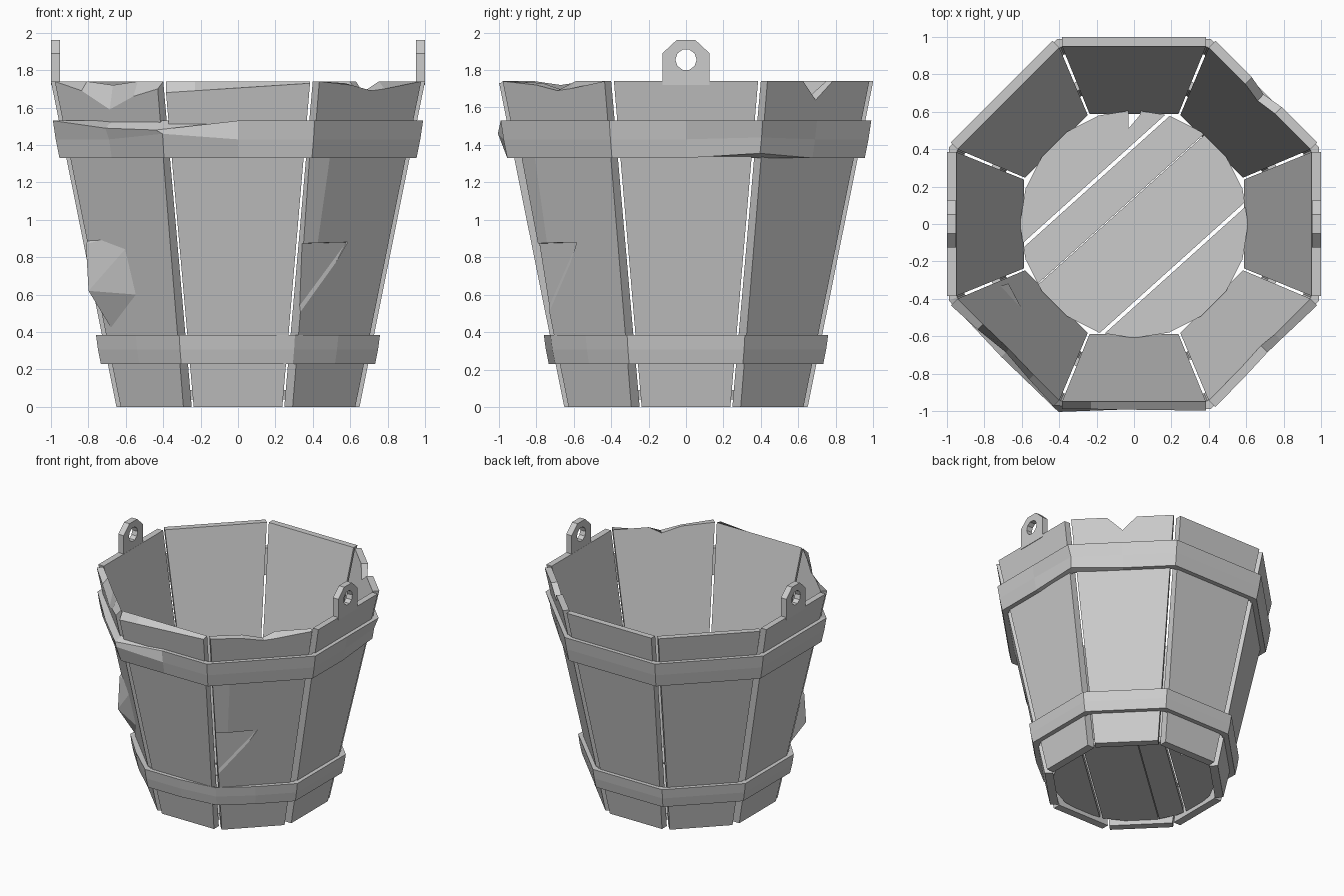
import bpy, bmesh, math
from mathutils import Vector

if "Cube" in bpy.data.objects:
    bpy.data.objects.remove(bpy.data.objects["Cube"], do_unlink=True)

wood = bpy.data.materials.new("plain_grey")
wood.use_nodes = True
GREY = (0.6, 0.6, 0.6, 1)
wood.diffuse_color = GREY
wood.node_tree.nodes["Principled BSDF"].inputs["Base Color"].default_value = GREY

RIM = 1.74
TAN = math.tan(math.pi / 8)


def outer(z):
    return 0.65 + 0.35 * z / RIM


def inner(z):
    return 0.587 + 0.363 * z / RIM


def place(angle, side, radius, z):
    """Point on a stave: sideways along it, outward from the axis, up."""
    c, s = math.cos(angle), math.sin(angle)
    return Vector((radius * c - side * s, radius * s + side * c, z))


def finish(bm, name):
    bmesh.ops.recalc_face_normals(bm, faces=bm.faces)
    mesh = bpy.data.meshes.new(name)
    bm.to_mesh(mesh)
    bm.free()
    mesh.materials.append(wood)
    obj = bpy.data.objects.new(name, mesh)
    bpy.context.collection.objects.link(obj)
    return obj


def loft(name, rings, closed):
    """Join equal rings of points; cap the ends unless closed in a loop."""
    bm = bmesh.new()
    rows = [[bm.verts.new(p) for p in ring] for ring in rings]
    pairs = list(zip(rows, rows[1:])) + ([(rows[-1], rows[0])] if closed else [])
    for a, b in pairs:
        for i in range(len(a)):
            j = (i + 1) % len(a)
            bm.faces.new((a[i], a[j], b[j], b[i]))
    if not closed:
        bm.faces.new(rows[0])
        bm.faces.new(rows[-1])
    return finish(bm, name)


def hull(name, points):
    bm = bmesh.new()
    for p in points:
        bm.verts.new(p)
    result = bmesh.ops.convex_hull(bm, input=bm.verts)
    loose = [v for v in result["geom_interior"] if isinstance(v, bmesh.types.BMVert)]
    bmesh.ops.delete(bm, geom=loose, context="VERTS")
    return finish(bm, name)


def cut(target, cutter):
    cutter.hide_render = True
    mod = target.modifiers.new("cut", "BOOLEAN")
    mod.object, mod.operation, mod.solver = cutter, "DIFFERENCE", "EXACT"
    bpy.context.view_layer.objects.active = target
    bpy.ops.object.modifier_apply(modifier=mod.name)
    bpy.data.objects.remove(cutter, do_unlink=True)


# Staves: (position across, outer rim height, inner rim height)
PLAIN = [(-1, RIM, RIM), (1, RIM, RIM)]
RIMS = {
    "front": [(-1, 1.68, RIM), (-0.6, 1.69, RIM), (1, 1.73, RIM)],
    "front_right": [(-1, RIM, RIM), (-0.35, 1.72, 1.73), (0.05, 1.69, 1.69),
                    (0.3, 1.7, RIM), (1, RIM, RIM)],
    "front_left": [(-1, RIM, RIM), (-0.5, 1.69, RIM), (0, 1.59, 1.72),
                   (0.5, 1.66, RIM), (1, 1.7, RIM)],
    "back_right": [(-1, RIM, RIM), (-0.3, RIM, RIM), (0, 1.64, 1.66),
                   (0.28, RIM, RIM), (1, RIM, RIM)],
}
NAMES = ["right", "back_right", "back", "back_left",
         "left", "front_left", "front", "front_right"]
staves = {}
for i, name in enumerate(NAMES):
    angle = i * math.pi / 4
    rings = []
    for t, zo, zi in RIMS.get(name, PLAIN):
        rings.append([place(angle, t * 0.237, inner(0), 0),
                      place(angle, t * 0.237, outer(0), 0),
                      place(angle, t * 0.385, outer(zo), zo),
                      place(angle, t * 0.385, inner(zi), zi)])
    staves[name] = loft(name + "_stave", rings, False)

# Splintered notch and worn edge on the front right stave
ANG = -math.pi / 4
cut(staves["front_right"], hull("notch_cutter", [
    place(ANG, -0.45, 0.95, 0.88), place(ANG, 0.04, 0.95, 0.88),
    place(ANG, 0.0, 0.82, 0.88), place(ANG, -0.45, 0.785, 0.87),
    place(ANG, -0.2, 0.775, 0.55), place(ANG, -0.4, 0.72, 0.4)]))
cut(staves["front_right"], hull("edge_cutter", [
    place(ANG, s, outer(z) + d, z)
    for z in (0.86, 1.36)
    for s, d in ((-0.2, 0.005), (-0.46, -0.05), (-0.46, 0.1), (-0.2, 0.1))]))

# Raised splinter on the front left stave
ANG = math.radians(225)
hull("front_left_splinter", [
    place(ANG, -0.3, 0.8, 0.93), place(ANG, 0.08, 0.8, 0.95),
    place(ANG, -0.31, 0.84, 0.87), place(ANG, -0.27, 0.86, 0.62),
    place(ANG, 0.0, 0.77, 0.6), place(ANG, -0.22, 0.72, 0.4),
    place(ANG, -0.25, 0.7, 0.6)])


# Hoops: octagonal bands whose points shift near each dent
def hoop(name, low, high, dents):
    mid = (low + high) / 2
    profile = [(outer(low) - 0.012, low), (outer(low) + 0.037, low),
               (outer(mid) + 0.037, mid), (outer(high) + 0.032, high),
               (outer(high) - 0.012, high)]
    rings = []
    for i in range(8):
        for t in (-1, 0):
            ring = []
            for n, (r, z) in enumerate(profile):
                p = place(i * math.pi / 4, t * r * TAN, r, z)
                for centre, reach, shift in dents:
                    if 0 < n < 4 and (p - Vector(centre)).length < reach:
                        p += Vector(shift)
                ring.append(p)
            rings.append(ring)
    loft(name, rings, True)


hoop("upper_hoop", 1.33, 1.53, [
    ((-0.41, -0.99, 1.53), 0.08, (-0.03, 0.02, -0.05)),
    ((-0.4, -0.96, 1.43), 0.06, (0, -0.03, 0.03)),
    ((-0.7, -0.7, 1.53), 0.08, (-0.01, -0.01, -0.04)),
    ((0.97, 0.4, 1.43), 0.06, (-0.02, 0, 0.01)),
    ((0.95, 0.39, 1.33), 0.06, (-0.01, 0, 0.025))])
hoop("lower_hoop", 0.23, 0.385, [
    ((0.31, -0.75, 0.31), 0.12, (-0.01, 0.035, 0)),
    ((-0.52, -0.52, 0.31), 0.12, (-0.01, -0.01, 0))])

# Floor boards: strips of a disc separated by gaps
TURN = math.radians(42)
NORMAL = Vector((-math.sin(TURN), math.cos(TURN), 0))
STRIPS = [(-0.7, -0.33), (-0.31, 0.102), (0.107, 0.302), (0.322, 0.7)]
for n, (start, end) in enumerate(STRIPS):
    bm = bmesh.new()
    bmesh.ops.create_cone(bm, cap_ends=True, segments=20, depth=0.05,
                          radius1=0.61, radius2=0.61)
    bmesh.ops.translate(bm, verts=bm.verts, vec=(0, 0, 0.065))
    for offset, sign in ((start, -1), (end, 1)):
        found = bmesh.ops.bisect_plane(
            bm, geom=bm.verts[:] + bm.edges[:] + bm.faces[:],
            plane_co=NORMAL * offset, plane_no=NORMAL * sign, clear_outer=True)
        rim = [e for e in found["geom_cut"] if isinstance(e, bmesh.types.BMEdge)]
        if rim:
            bmesh.ops.holes_fill(bm, edges=rim)
    board = finish(bm, f"floor_board_{n + 1}")
    if n == 3:
        cut(board, hull("floor_chip_cutter", [
            (x, y, z) for z in (0, 0.2)
            for x, y in ((-0.03, 0.51), (-0.03, 0.7), (0.06, 0.7), (0.03, 0.58))]))
    if n == 1:
        cut(board, hull("floor_edge_cutter", [
            (x, y, z) for z in (0, 0.2)
            for x, y in ((-0.7, -0.15), (-0.48, -0.17), (-0.53, -0.27), (-0.7, -0.27))]))

# Handle lugs with round holes
HALF = [(0.125, RIM - 0.02), (0.125, 1.89), (0.05, 1.96)]
OUTLINE = HALF + [(-y, z) for y, z in reversed(HALF)]
for side, name in ((1, "right_lug"), (-1, "left_lug")):
    lug = loft(name, [[(side * x, y, z) for y, z in OUTLINE] for x in (0.951, 1.0)], False)
    ring = [(0.057 * math.cos(k * math.pi / 5), 1.855 + 0.057 * math.sin(k * math.pi / 5))
            for k in range(10)]
    cut(lug, hull("hole_cutter", [(side * x, y, z) for x in (0.9, 1.1) for y, z in ring]))
